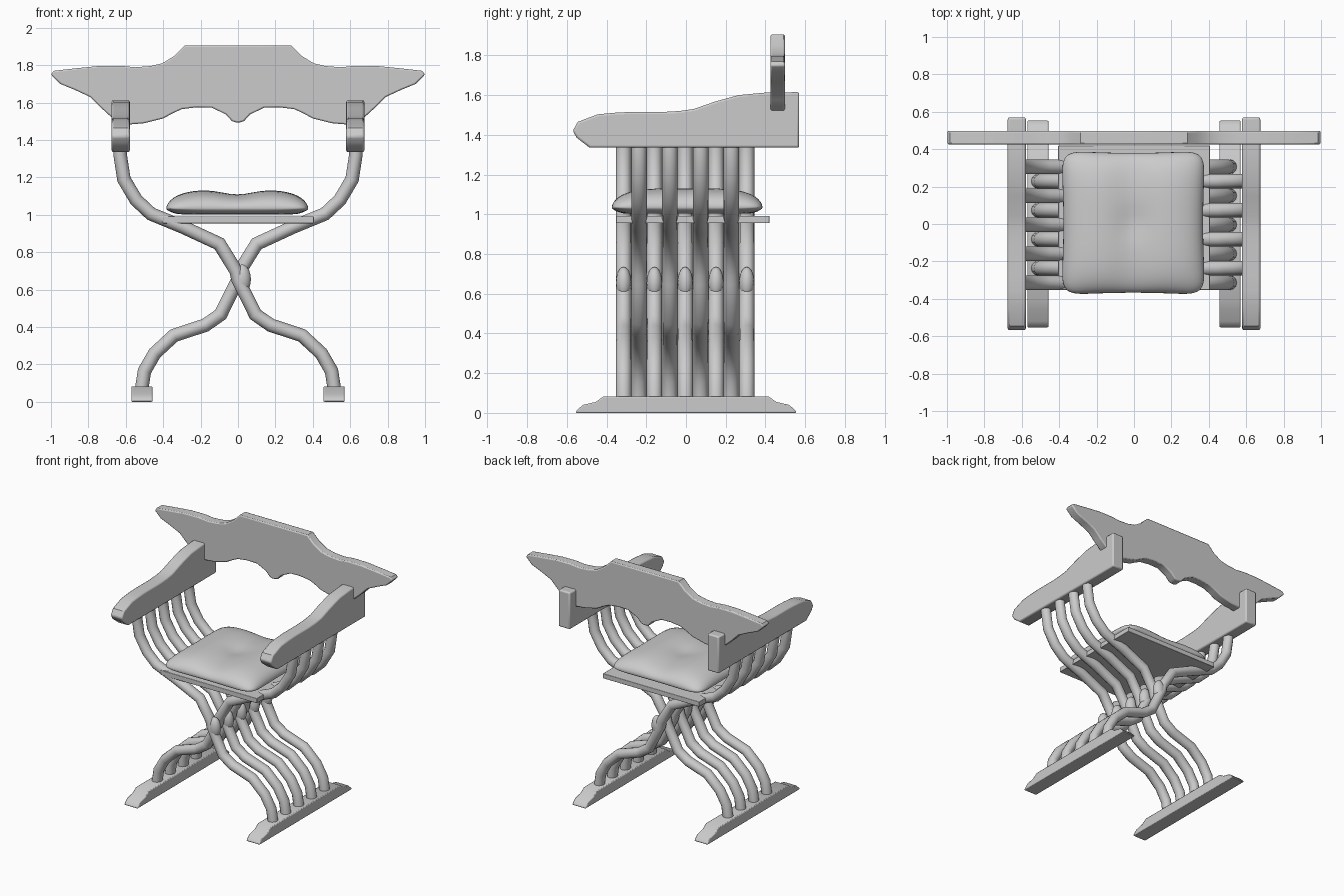
import bpy, bmesh, math
from mathutils import Vector

if "Cube" in bpy.data.objects:
    bpy.data.objects.remove(bpy.data.objects["Cube"])


def make_object(name, bm, bevel=0.0):
    bmesh.ops.recalc_face_normals(bm, faces=bm.faces)
    mesh = bpy.data.meshes.new(name)
    bm.to_mesh(mesh)
    bm.free()
    ob = bpy.data.objects.new(name, mesh)
    bpy.context.collection.objects.link(ob)
    if bevel:
        mod = ob.modifiers.new("soft_edges", 'BEVEL')
        mod.width, mod.segments, mod.limit_method = bevel, 2, 'ANGLE'
        mod.angle_limit = math.radians(50)
    return ob


def extrude_profile(name, points, offset, bevel=0.0):
    """Fill a closed outline of 3D points and extrude it by offset."""
    bm = bmesh.new()
    face = bm.faces.new([bm.verts.new(p) for p in points])
    ext = bmesh.ops.extrude_face_region(bm, geom=[face])
    bmesh.ops.translate(bm, vec=offset,
                        verts=[v for v in ext["geom"] if isinstance(v, bmesh.types.BMVert)])
    return make_object(name, bm, bevel)


def sweep_rod(name, path, y, side, rx=0.036, ry=0.039, n=12):
    """Sweep an oval along a path in the xz plane, with mitred joints."""
    bm = bmesh.new()
    pts = [Vector((side * x, z)) for x, z in path]
    rings = []
    for i, p in enumerate(pts):
        a = (p - pts[i - 1]).normalized() if i else None
        b = (pts[i + 1] - p).normalized() if i < len(pts) - 1 else None
        a, b = a or b, b or a
        t = (a + b).normalized()
        r = rx / max(t.dot(a), 0.7)
        ring = []
        for k in range(n):
            ang = math.tau * k / n
            c, s = r * math.cos(ang), ry * math.sin(ang)
            ring.append(bm.verts.new((p.x - t.y * c, y + s, p.y + t.x * c)))
        rings.append(ring)
    for r0, r1 in zip(rings, rings[1:]):
        for k in range(n):
            bm.faces.new((r0[k], r0[(k + 1) % n], r1[(k + 1) % n], r1[k]))
    bm.faces.new(rings[0])
    bm.faces.new(rings[-1])
    return make_object(name, bm)


# Crossing legs: five one way, four the other, interleaved
leg_path = [(-0.63, 1.36), (-0.63, 1.32), (-0.61, 1.19), (-0.545, 1.08), (-0.465, 1.005),
            (-0.295, 0.935), (-0.10, 0.845), (-0.01, 0.70), (0.0, 0.655), (0.093, 0.467),
            (0.175, 0.41), (0.342, 0.355), (0.445, 0.26), (0.50, 0.165), (0.515, 0.07)]
for i in range(9):
    y = -0.004 + (i - 4) * 0.0775
    sweep_rod(f"leg_{i + 1}", leg_path, y, 1 if i % 2 == 0 else -1)
    # Rounded pivot swelling beside the crossing
    if i % 2 == 0:
        bm = bmesh.new()
        bmesh.ops.create_uvsphere(bm, u_segments=16, v_segments=10, radius=1)
        bmesh.ops.scale(bm, vec=(0.047, 0.039, 0.08), verts=bm.verts)
        bmesh.ops.translate(bm, vec=(0.022, y, 0.655), verts=bm.verts)
        make_object(f"pivot_knuckle_{i // 2 + 1}", bm)

# Foot rails and armrests, one per side
foot = [(-0.555, 0), (-0.55, 0.012), (-0.52, 0.04), (-0.455, 0.055), (-0.415, 0.083)]
foot_outline = foot + [(-y, z) for y, z in reversed(foot)]
arm_outline = [(0.57, 1.335), (0.57, 1.615), (0.395, 1.612), (0.265, 1.60), (0.145, 1.567),
               (0.04, 1.53), (-0.03, 1.52), (-0.115, 1.515), (-0.285, 1.515), (-0.36, 1.511),
               (-0.445, 1.503), (-0.545, 1.465), (-0.57, 1.42), (-0.55, 1.385), (-0.485, 1.335)]
for label, s in (("left", -1), ("right", 1)):
    extrude_profile(f"foot_rail_{label}", [(s * 0.457, y, z) for y, z in foot_outline],
                    (s * 0.113, 0, 0), 0.006)
    extrude_profile(f"armrest_{label}", [(s * 0.578, y, z) for y, z in arm_outline],
                    (s * 0.097, 0, 0), 0.01)

# Backrest: half outline mirrored about x = 0
back_half = [(0.285, 1.905), (0.34, 1.85), (0.405, 1.81), (0.47, 1.795), (0.55, 1.789),
             (0.63, 1.797), (0.74, 1.796), (0.87, 1.783), (0.985, 1.77), (1.0, 1.75),
             (0.95, 1.70), (0.87, 1.667), (0.79, 1.63), (0.735, 1.575), (0.68, 1.525),
             (0.595, 1.482), (0.50, 1.49), (0.40, 1.515), (0.345, 1.545), (0.30, 1.565),
             (0.22, 1.575), (0.14, 1.573), (0.065, 1.537), (0.033, 1.502), (0.012, 1.495)]
back_outline = back_half + [(-x, z) for x, z in reversed(back_half)]
extrude_profile("backrest", [(x, 0.425, z) for x, z in back_outline], (0, 0.073, 0), 0.008)

# Seat board
extrude_profile("seat_board", [(-0.405, -0.352, 0.955), (0.405, -0.352, 0.955),
                               (0.405, 0.42, 0.955), (-0.405, 0.42, 0.955)], (0, 0, 0.037), 0.003)

# Cushion: two domed grids joined at the rim, dented in the middle
N = 28
bm = bmesh.new()
for top in (True, False):
    grid = []
    for i in range(N + 1):
        row = []
        for j in range(N + 1):
            u = math.sin(math.pi / 2 * (2 * i / N - 1))
            v = math.sin(math.pi / 2 * (2 * j / N - 1))
            x = -0.004 + 0.381 * u * (1 - 0.02 * math.cos(v * math.pi / 1.6) - 0.07 * v ** 12)
            y = 0.006 + 0.381 * v * (1 - 0.02 * math.cos(u * math.pi / 1.6) - 0.07 * u ** 12)
            edge = math.sqrt(max(0, (1 - u ** 4) * (1 - v ** 4)))
            if top:
                z = 1.035 + 0.10 * edge - 0.024 * math.exp(-(u / 0.3) ** 2) * edge \
                    - 0.015 * math.exp(-(u * u + v * v) / 0.05)
            else:
                z = 1.035 - 0.032 * min(1, 1.4 * edge)
            row.append(bm.verts.new((x, y, z)))
        grid.append(row)
    for i in range(N):
        for j in range(N):
            bm.faces.new((grid[i][j], grid[i + 1][j], grid[i + 1][j + 1], grid[i][j + 1]))
bmesh.ops.remove_doubles(bm, verts=bm.verts, dist=0.0003)
make_object("cushion", bm)

# Smooth shading with crisp edges
for ob in bpy.context.collection.objects:
    ob.select_set(True)
    bpy.context.view_layer.objects.active = ob
bpy.ops.object.shade_smooth_by_angle(angle=math.radians(40))
